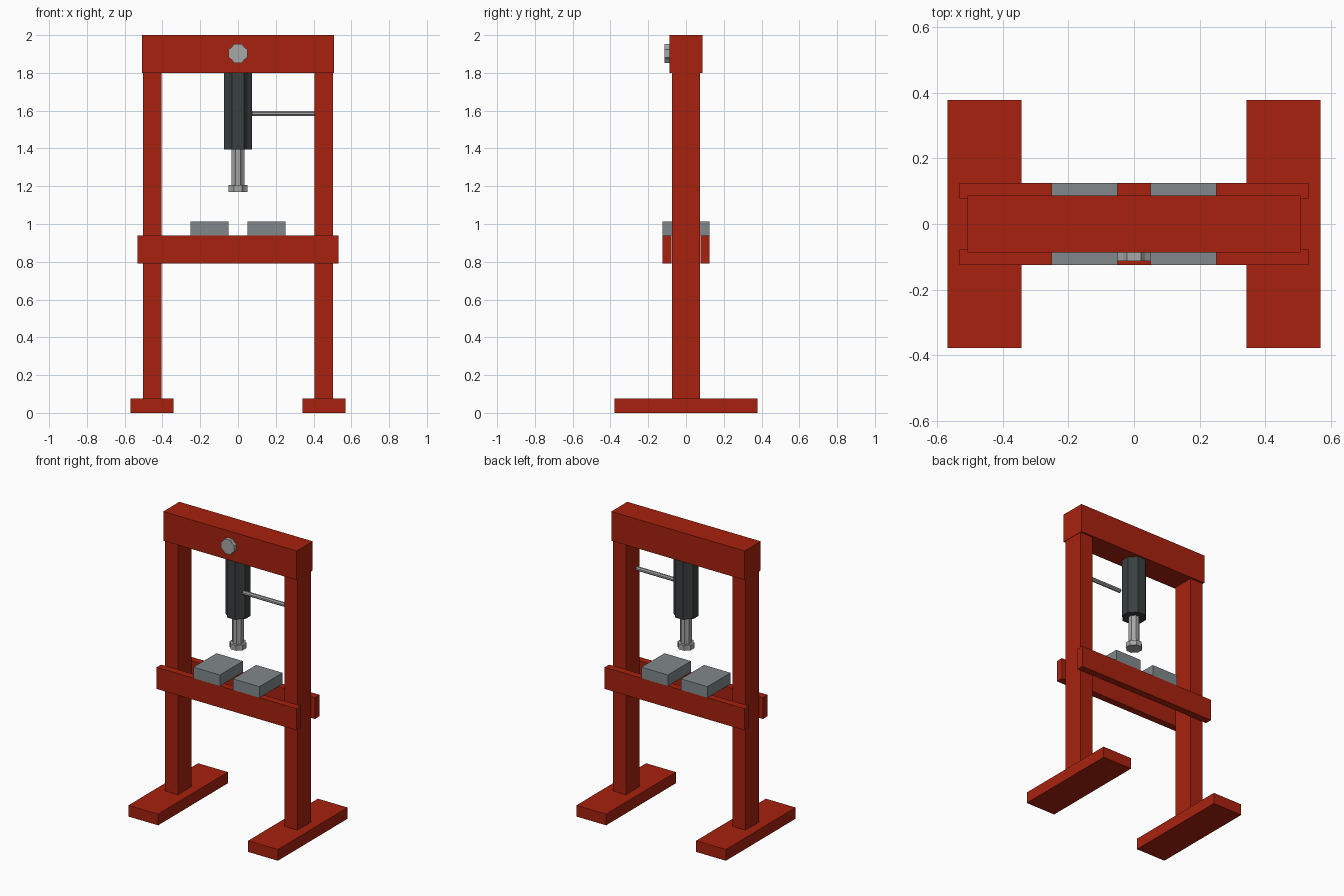
import bpy
import bmesh
import math
from mathutils import Matrix, Vector

cube = bpy.data.objects.get("Cube")
if cube:
    bpy.data.objects.remove(cube, do_unlink=True)


def material(name, rgb):
    mat = bpy.data.materials.new(name)
    mat.use_nodes = True
    color = (*rgb, 1.0)
    mat.diffuse_color = color
    mat.node_tree.nodes["Principled BSDF"].inputs["Base Color"].default_value = color
    return mat


red = material("red paint", (0.39, 0.0155, 0.0045))
steel = material("plate steel", (0.22, 0.25, 0.26))
silver = material("bright steel", (0.39, 0.39, 0.385))
dark = material("dark cylinder", (0.042, 0.05, 0.05))


def finish(name, bm, mat):
    bmesh.ops.recalc_face_normals(bm, faces=bm.faces)
    mesh = bpy.data.meshes.new(name)
    bm.to_mesh(mesh)
    bm.free()
    mesh.materials.append(mat)
    obj = bpy.data.objects.new(name, mesh)
    bpy.context.collection.objects.link(obj)
    return obj


def box(name, low, high, mat):
    """Box spanning two opposite corners."""
    low, high = Vector(low), Vector(high)
    bm = bmesh.new()
    bmesh.ops.create_cube(bm, size=1.0)
    bmesh.ops.scale(bm, vec=high - low, verts=bm.verts)
    bmesh.ops.translate(bm, vec=(low + high) / 2, verts=bm.verts)
    return finish(name, bm, mat)


def bar(name, radius, start, end, mat, notch=0.94):
    """Eight-sided bar between two points, its diagonal sides slightly grooved."""
    start, end = Vector(start), Vector(end)
    axis = end - start
    bm = bmesh.new()
    ring = []
    for quarter in range(4):
        for step in (-1, 1, 2):
            angle = quarter * math.pi / 2 + step * math.pi / 8
            r = radius * notch if step == 2 else radius / math.cos(math.pi / 8)
            ring.append(bm.verts.new((r * math.cos(angle), r * math.sin(angle), 0)))
    base = bm.faces.new(ring)
    side = bmesh.ops.extrude_face_region(bm, geom=[base], use_keep_orig=True)
    top = [v for v in side["geom"] if isinstance(v, bmesh.types.BMVert)]
    bmesh.ops.translate(bm, vec=(0, 0, axis.length), verts=top)
    turn = axis.to_track_quat("Z", "Y").to_matrix().to_4x4()
    bmesh.ops.transform(bm, matrix=Matrix.Translation(start) @ turn, verts=bm.verts)
    return finish(name, bm, mat)


def mirrored_box(name, x, y, z, mat):
    """Left and right copies of a box given by its ranges."""
    box("left_" + name, (x[0], y[0], z[0]), (x[1], y[1], z[1]), mat)
    box("right_" + name, (-x[1], y[0], z[0]), (-x[0], y[1], z[1]), mat)


# Frame: feet, posts and top beam
mirrored_box("foot", (0.342, 0.568), (-0.378, 0.378), (0, 0.077), red)
mirrored_box("post", (0.405, 0.504), (-0.075, 0.075), (0.077, 1.8), red)
box("top_beam", (-0.507, -0.087, 1.8), (0.507, 0.087, 2.0), red)

# Table: two rails outside the posts and two press plates
box("front_rail", (-0.531, -0.125, 0.79), (0.531, -0.0765, 0.938), red)
box("back_rail", (-0.531, 0.0765, 0.79), (0.531, 0.125, 0.938), red)
mirrored_box("press_plate", (0.05, 0.251), (-0.125, 0.125), (0.938, 1.014), steel)

# Hydraulic ram
bar("ram_cylinder", 0.075, (0, 0, 1.395), (0, 0, 1.8), dark)
bar("ram_rod", 0.034, (0, 0, 1.2), (0, 0, 1.395), silver)
bar("ram_pad", 0.05, (0, 0, 1.17), (0, 0, 1.206), silver)

# Pump lever and pressure gauge
bar("pump_lever", 0.013, (0.075, -0.048, 1.585), (0.405, -0.048, 1.585), silver)
bar("pressure_gauge", 0.05, (0, -0.087, 1.903), (0, -0.113, 1.903), silver)
